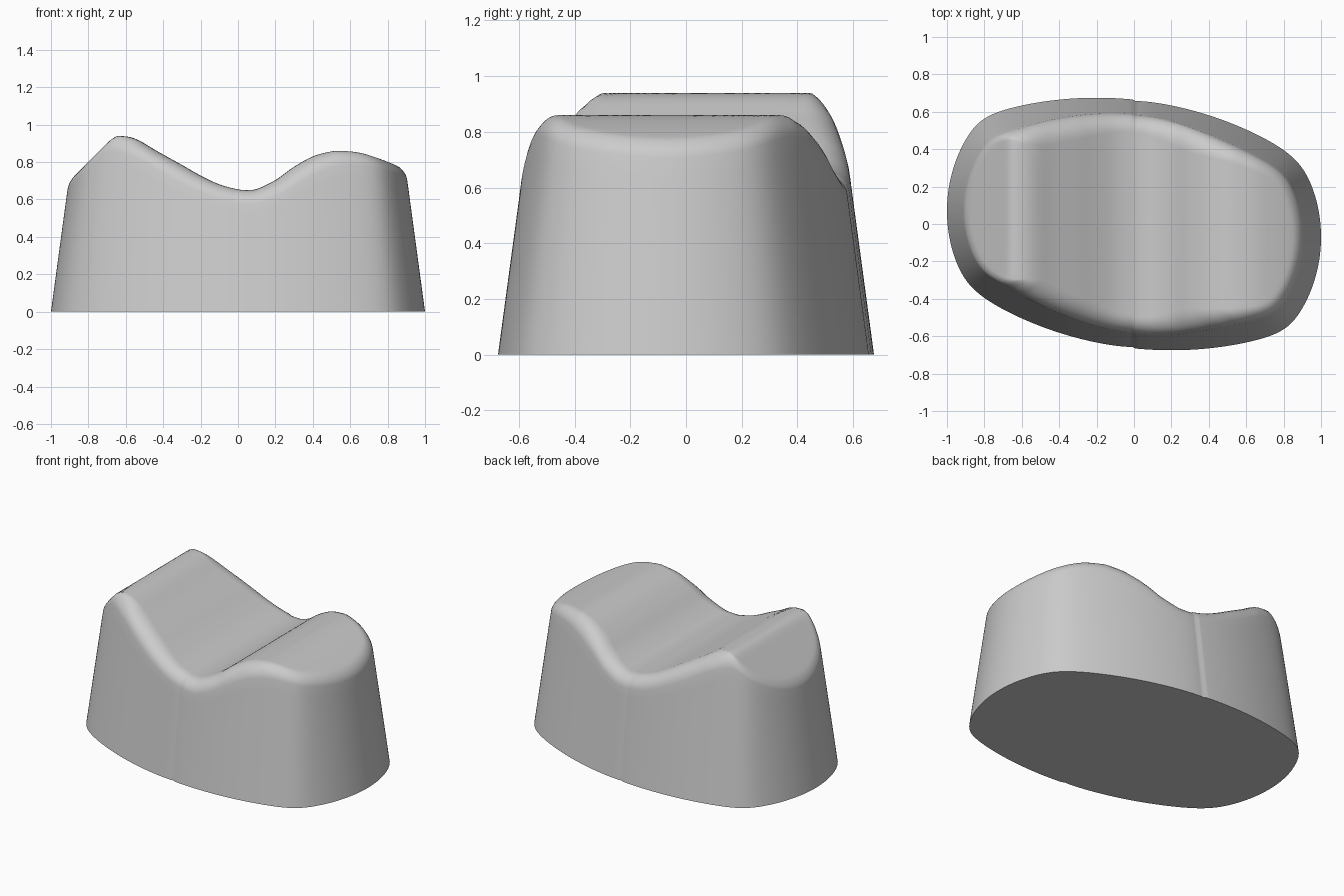
import bpy, bmesh
from math import sin, cos, pi, sqrt, atan, tan
from mathutils import Vector

if "Cube" in bpy.data.objects:
    bpy.data.objects.remove(bpy.data.objects["Cube"])

SIDES, WALL_ROWS, FILLET_ROWS, TOP_ROWS = 240, 12, 7, 44
DRAFT, RADIUS = 0.135, 0.075

# Saddle profile: height along the length
PROFILE = [(-1.1, .5), (-.9, .70), (-.8, .80), (-.7, .90), (-.675, .923),
           (-.64, .939), (-.55, .925), (-.43, .857), (-.3, .785), (-.2, .728),
           (-.1, .681), (0, .654), (.05, .65), (.1, .656), (.2, .704),
           (.3, .775), (.4, .83), (.5, .857), (.55, .86), (.65, .85),
           (.75, .82), (.85, .78), (1.1, .66)]


def slope_at(i):
    a, b = PROFILE[max(i - 1, 0)], PROFILE[min(i + 1, len(PROFILE) - 1)]
    return (b[1] - a[1]) / (b[0] - a[0])


def height(x):
    """Smooth cubic through the profile points."""
    i = max(k for k in range(len(PROFILE) - 1) if k == 0 or PROFILE[k][0] <= x)
    (x0, z0), (x1, z1) = PROFILE[i], PROFILE[i + 1]
    w = x1 - x0
    t = (x - x0) / w
    return (z0 * (1 + 2 * t) * (1 - t) ** 2 + z1 * t * t * (3 - 2 * t)
            + w * t * (1 - t) * (slope_at(i) * (1 - t) - slope_at(i + 1) * t))


# Plan outline: two long arcs and two end arcs (facing, centre, radius), point-symmetric
ARCS = []
for s in (1, -1):
    ARCS.append((Vector((0, s)), Vector((-.2 * s, (.675 - 1.97) * s)), 1.97))
    ARCS.append((Vector((-s, 0)), Vector((-(1 - .78) * s, .07 * s)), .78))


def outline(angle, inset):
    """Point on the outline moved inwards, with softened corners."""
    u = Vector((cos(angle), sin(angle)))
    total = 0
    for facing, c, r in ARCS:
        if u.dot(facing) > 0:
            d = u.dot(c)
            total += (d + sqrt(d * d - c.length_squared + (r - inset) ** 2)) ** -34
    return u * total ** (-1 / 34)


def column(angle):
    """One strip of points from the base, over the rounded rim, to the middle."""
    rim = .8
    for _ in range(12):
        p = outline(angle, DRAFT * rim)
        rim = height(p.x)
    # a shallower rim angle gets a smaller rounding
    q = outline(angle, DRAFT * rim + .05)
    fall = max(-.3, (height(q.x) - rim) / (p - q).length)
    soft = RADIUS * tan((pi / 2 - atan(fall)) / 2)
    points = []
    for i in range(WALL_ROWS):
        z = (rim - soft) * i / WALL_ROWS
        p = outline(angle, DRAFT * z)
        points.append((p.x, p.y, z))
    for i in range(FILLET_ROWS + 1):
        a = pi / 2 * i / FILLET_ROWS
        lower = soft * (1 - sin(a))
        p = outline(angle, DRAFT * (rim - lower) + soft * (1 - cos(a)))
        points.append((p.x, p.y, height(p.x) - lower))
    for i in range(1, TOP_ROWS):
        q = p * (1 - i / TOP_ROWS)
        points.append((q.x, q.y, height(q.x)))
    return points


# Body: walls, rounded rim and saddle top
bm = bmesh.new()
cols = [[bm.verts.new(p) for p in column(2 * pi * (i + .5) / SIDES)] for i in range(SIDES)]
centre = bm.verts.new((0, 0, height(0)))
for i, a in enumerate(cols):
    b = cols[(i + 1) % SIDES]
    for k in range(len(a) - 1):
        bm.faces.new((a[k], b[k], b[k + 1], a[k + 1]))
    bm.faces.new((a[-1], b[-1], centre))
bm.faces.new([c[0] for c in reversed(cols)])
mesh = bpy.data.meshes.new("saddle_block")
bm.to_mesh(mesh)
bm.free()
body = bpy.data.objects.new("saddle_block", mesh)
bpy.context.collection.objects.link(body)

# Plain grey material
grey = bpy.data.materials.new("plain_grey")
grey.use_nodes = True
colour = (.6, .6, .6, 1)
grey.diffuse_color = colour
grey.node_tree.nodes["Principled BSDF"].inputs["Base Color"].default_value = colour
mesh.materials.append(grey)

bpy.context.view_layer.objects.active = body
body.select_set(True)
bpy.ops.object.shade_smooth_by_angle(angle=.7)
